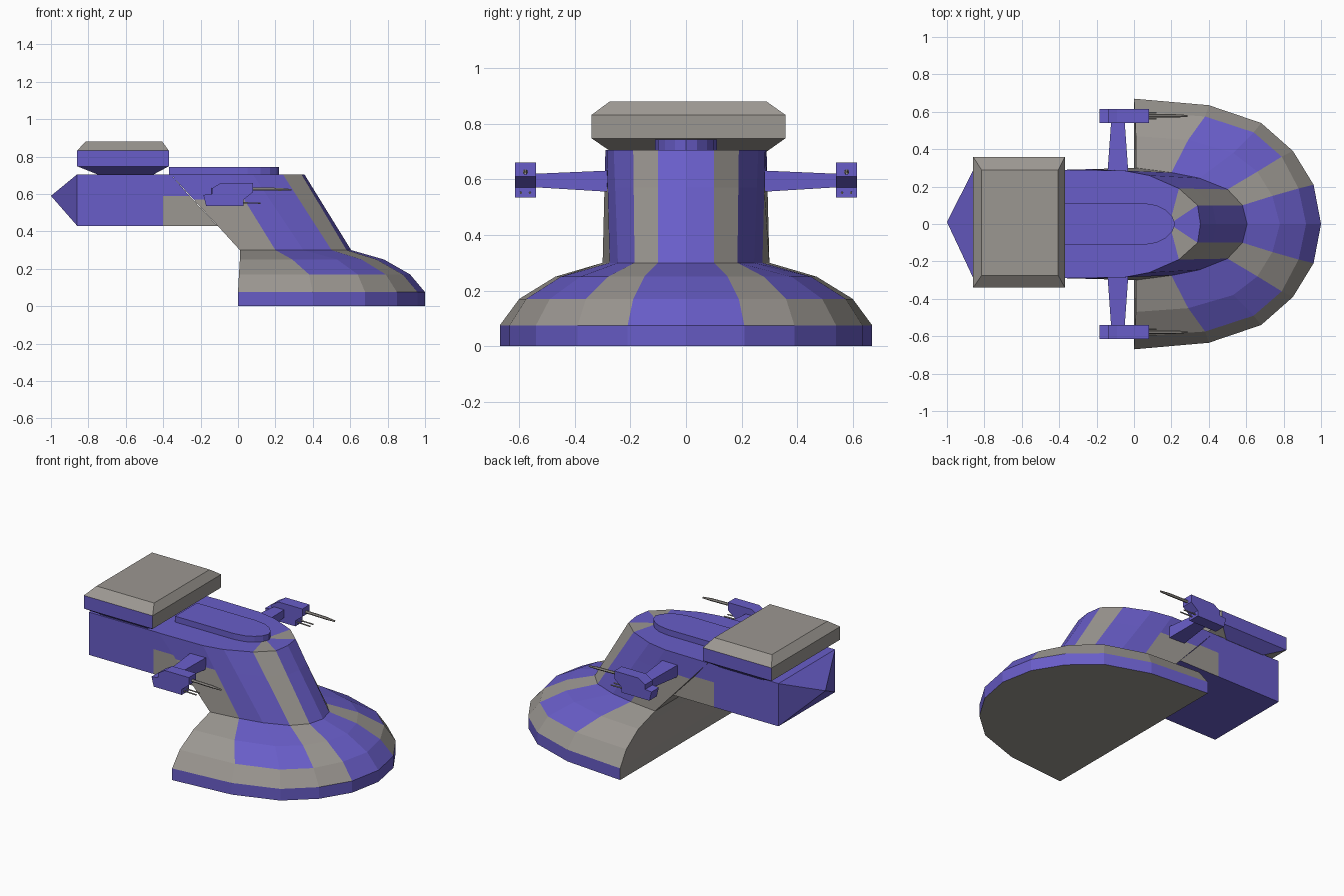
import bpy, bmesh
from mathutils import Vector

if "Cube" in bpy.data.objects:
    bpy.data.objects.remove(bpy.data.objects["Cube"])


def material(name, rgb):
    m = bpy.data.materials.new(name)
    m.diffuse_color = (*rgb, 1)
    m.use_nodes = True
    m.node_tree.nodes["Principled BSDF"].inputs["Base Color"].default_value = m.diffuse_color
    return m


GREY = material("grey", (0.33, 0.31, 0.285))
PURPLE = material("purple", (0.14, 0.11, 0.58))


def loft(name, loops, paint):
    """Skin closed loops; paint(band, segment) is 1 for purple, bands -1 and 99 are the caps."""
    bm = bmesh.new()
    rings = [[bm.verts.new(p) for p in loop] for loop in loops]
    n = len(loops[0])
    for b in range(len(rings) - 1):
        for i in range(n):
            j = (i + 1) % n
            f = bm.faces.new((rings[b][i], rings[b][j], rings[b + 1][j], rings[b + 1][i]))
            f.material_index = paint(b, i)
    for band, k in ((-1, 0), (99, -1)):
        if (Vector(loops[k][0]) - Vector(loops[k][1])).length > 1e-5:
            bm.faces.new(rings[k]).material_index = paint(band, 0)
    bmesh.ops.remove_doubles(bm, verts=bm.verts, dist=1e-5)
    bmesh.ops.recalc_face_normals(bm, faces=bm.faces)
    me = bpy.data.meshes.new(name)
    bm.to_mesh(me)
    bm.free()
    me.materials.append(GREY)
    me.materials.append(PURPLE)
    ob = bpy.data.objects.new(name, me)
    bpy.context.collection.objects.link(ob)
    return ob


def bow(pts, z):
    """Half outline ending on the centre line, mirrored over y."""
    return [(x, y, z) for x, y in pts] + [(x, -y, z) for x, y in pts[-2::-1]]


def rect(x0, x1, y0, y1, z):
    return [(x0, y0, z), (x1, y0, z), (x1, y1, z), (x0, y1, z)]


def purple(b, i):
    return 1


def grey(b, i):
    return 0


# flared half-round skirt
rim = [(0, .67), (.40, .635), (.68, .54), (.85, .39), (.96, .21), (1, 0)]
mid = [(.005, .60), (.38, .575), (.64, .49), (.79, .36), (.88, .19), (.92, 0)]
high = [(.01, .47), (.29, .45), (.53, .38), (.66, .28), (.74, .15), (.78, 0)]
neck = [(.01, .30), (.20, .275), (.35, .245), (.50, .185), (.58, .10), (.605, 0)]


def skirt_paint(b, i):
    s = min(i, 9 - i)
    if i == 10 or b in (-1, 99):
        return 0
    return int(b == 0 or s == 4 or (b >= 2 and s in (1, 2)))


loft("skirt", [bow(rim, 0), bow(rim, .075), bow(mid, .17), bow(high, .25), bow(neck, .30)],
     skirt_paint)

# raked tower, its top closed as a fan
crown = [(-.36, .29), (-.05, .285), (.08, .26), (.24, .19), (.34, .10), (.355, 0)]
t = .667
waist = [(a + (c - a) * t, b + (d - b) * t) for (a, b), (c, d) in zip(neck, crown)]


def tower_paint(b, i):
    s = min(i, 9 - i)
    if i == 10:
        return int(b == 2)
    return int(s != 3 and not (s == 0 and b == 0))


loft("tower", [bow(neck, .30), bow(waist, .57), bow(crown, .705), [(.19, 0, .705)] * 11],
     tower_paint)

# rear body with a pointed tail


def body_loop(xs, y=.288):
    side = list(zip(xs, (.43, .59, .705)))
    return [(x, y, z) for x, z in side] + [(x, -y, z) for x, z in side[::-1]]


loft("rear_body", [[(-1, .01, .59)] * 6, body_loop([-.86] * 3), body_loop([-.40] * 3),
                   body_loop([-.11, -.26, -.36])],
     lambda b, i: int(not (b == 2 and i in (0, 4))))

# raised deck with rounded nose
deck = [(-.37, .112), (.05, .112), (.12, .10), (.17, .075), (.205, .04), (.22, 0)]
loft("deck_plate", [bow(deck, .70), bow(deck, .743)], purple)

# bevelled turret box, purple on the two sides
loft("turret_box", [rect(-.74, -.46, -.27, .29, .70), rect(-.86, -.37, -.34, .358, .748),
                    rect(-.86, -.37, -.34, .358, .832), rect(-.815, -.405, -.275, .29, .88)],
     lambda b, i: int(b in (0, 1) and i in (0, 2)))

# side guns
gun = [(-.17, .535), (.03, .535), (.03, .57), (.08, .61), (.08, .66), (-.09, .66),
       (-.14, .63), (-.14, .60), (-.185, .595)]


def tube(name, a, b, r0, r1):
    def ring(p, r):
        return [(p[0], p[1] + r * u, p[2] + r * v)
                for u, v in ((1, 0), (.5, .87), (-.5, .87), (-1, 0), (-.5, -.87), (.5, -.87))]
    return loft(name, [ring(a, r0), ring(b, r1)], grey)


for s, tag in ((1, "left"), (-1, "right")):
    loft(f"{tag}_gun_body", [[(x, s * y, z) for x, z in gun] for y in (.54, .615)], purple)
    loft(f"{tag}_gun_arm",
         [[(x0, s * y, z0), (x1, s * y, z0), (x1, s * y, z1), (x0, s * y, z1)]
          for y, x0, x1, z0, z1 in ((.27, -.142, -.03, .555, .632),
                                    (.55, -.122, -.05, .572, .62))], purple)
    tube(f"{tag}_barrel", (.06, s * .578, .628), (.22, s * .578, .625), .009, .009)
    tube(f"{tag}_muzzle", (.22, s * .578, .625), (.285, s * .578, .622), .009, .005)
    for k, y in enumerate((.562, .594)):
        tube(f"{tag}_small_barrel_{k}", (.02, s * y, .553), (.12, s * y, .551), .004, .004)
